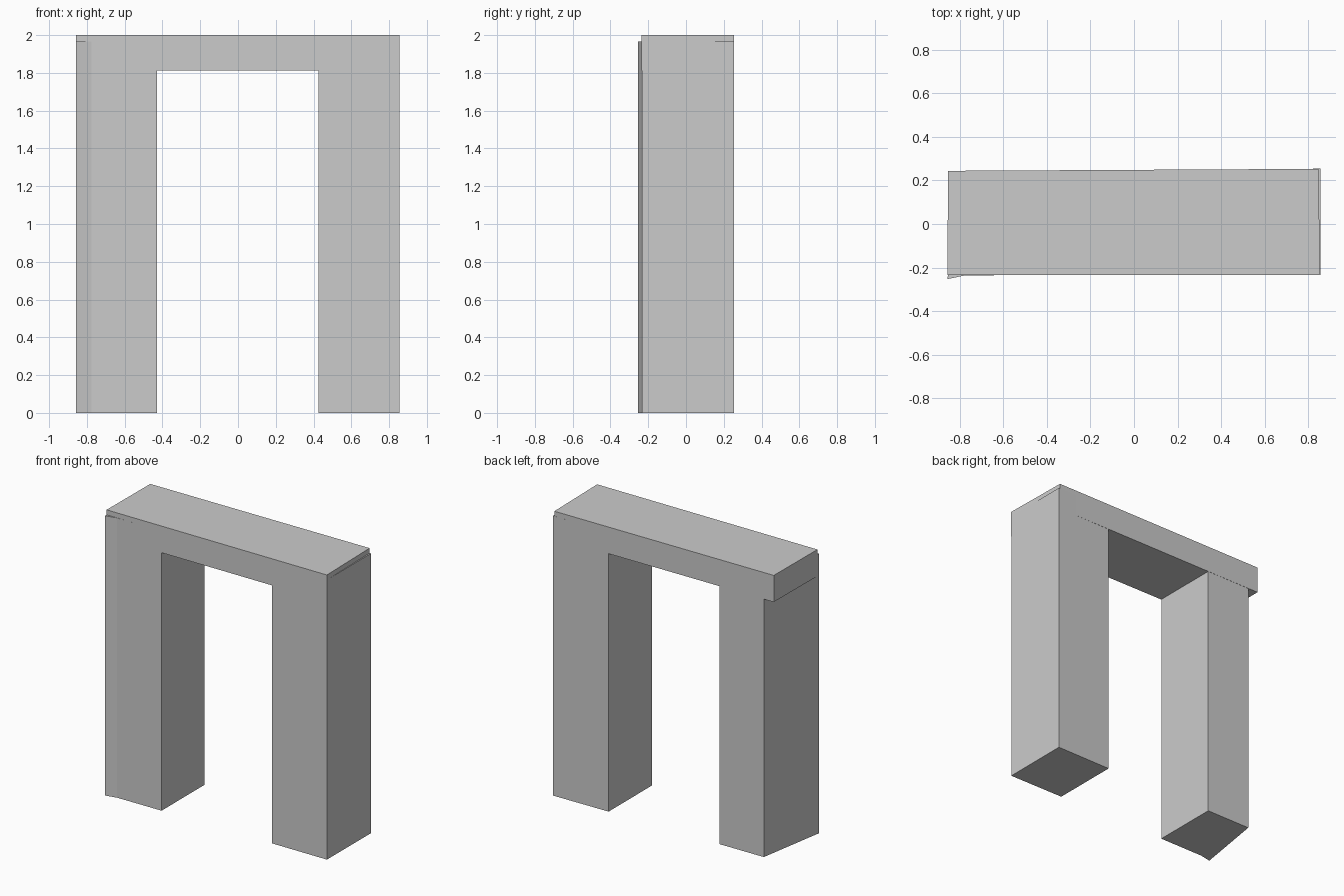
import bpy
import bmesh

# Remove the default object
cube = bpy.data.objects.get("Cube")
if cube:
    bpy.data.objects.remove(cube, do_unlink=True)

# Plain stone colour
stone = bpy.data.materials.new("light_grey_stone")
stone.use_nodes = True
GREY = (0.6, 0.6, 0.6, 1.0)
stone.diffuse_color = GREY
stone.node_tree.nodes["Principled BSDF"].inputs["Base Color"].default_value = GREY


def prism(name, outline, bottom, top):
    """Extrude a plan outline (counter-clockwise) from bottom to top."""
    bm = bmesh.new()
    base = bm.faces.new([bm.verts.new((x, y, bottom)) for x, y in outline])
    grown = bmesh.ops.extrude_face_region(bm, geom=[base])
    raised = [v for v in grown["geom"] if isinstance(v, bmesh.types.BMVert)]
    bmesh.ops.translate(bm, verts=raised, vec=(0, 0, top - bottom))
    bmesh.ops.recalc_face_normals(bm, faces=bm.faces)
    mesh = bpy.data.meshes.new(name)
    bm.to_mesh(mesh)
    bm.free()
    mesh.materials.append(stone)
    obj = bpy.data.objects.new(name, mesh)
    bpy.context.scene.collection.objects.link(obj)
    return obj


PILLAR_TOP = 1.965
FRONT = -0.235

# Left pillar, square in plan
prism("left_pillar",
      [(0.427, FRONT + 0.001), (0.855, FRONT + 0.001), (0.856, 0.254), (0.427, 0.249)],
      0, PILLAR_TOP)

# Right pillar, with a slanted outer side and a flared front corner
prism("right_pillar",
      [(-0.775, 0.243), (-0.857, -0.253), (-0.775, FRONT - 0.001),
       (-0.43, FRONT + 0.001), (-0.43, 0.245)],
      0, PILLAR_TOP)

# Lintel spanning both pillars, slightly skewed at its ends
prism("lintel",
      [(-0.857, FRONT), (0.855, FRONT), (0.846, 0.253), (-0.853, 0.244)],
      1.813, 2.0)
